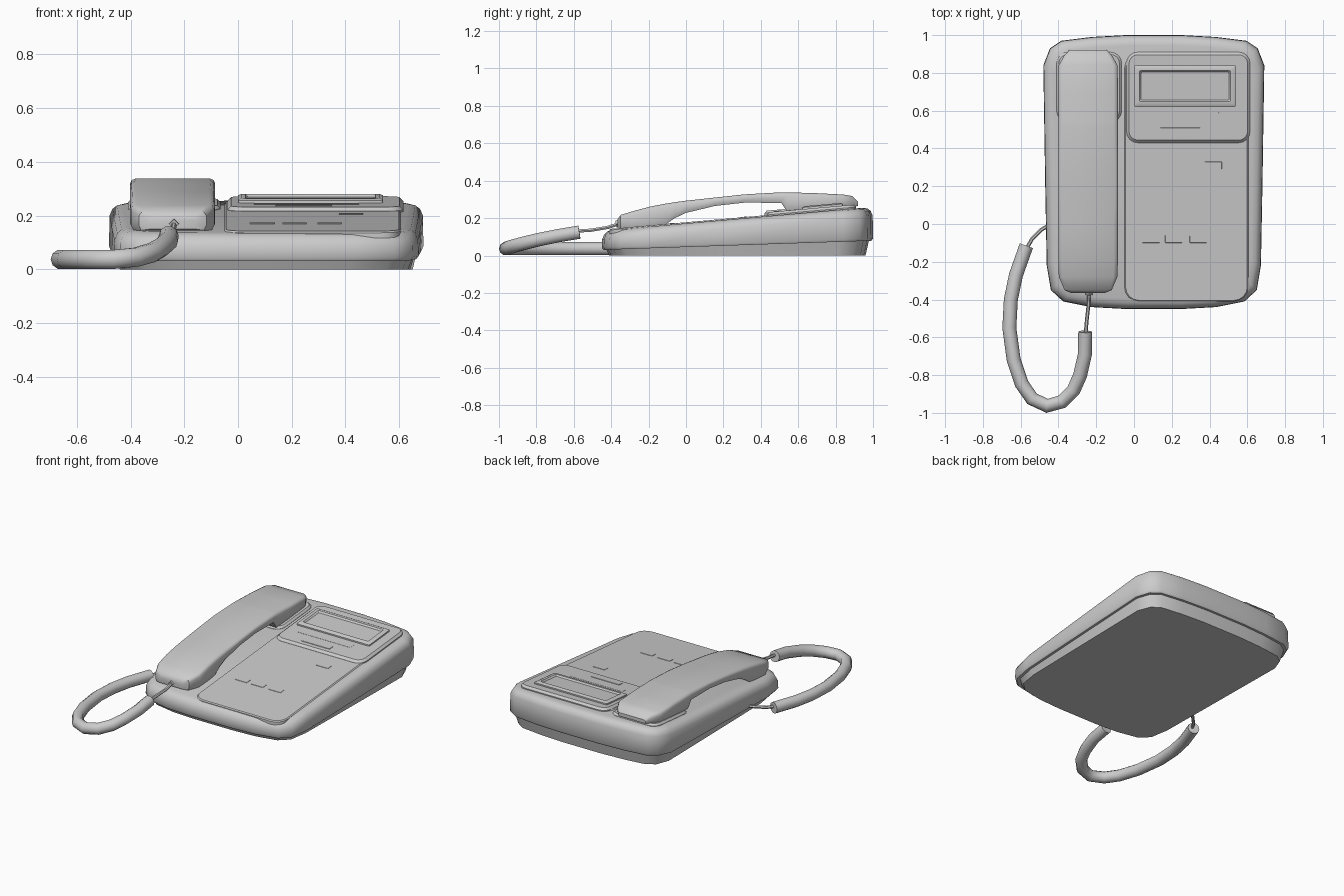
import bpy, bmesh, math
from mathutils import Vector

if "Cube" in bpy.data.objects:
    bpy.data.objects.remove(bpy.data.objects["Cube"])

grey = bpy.data.materials.new("light_grey_plastic")
grey.use_nodes = True
grey.diffuse_color = (0.6, 0.6, 0.6, 1)
grey.node_tree.nodes["Principled BSDF"].inputs["Base Color"].default_value = (0.6, 0.6, 0.6, 1)


def slope(y):
    """Height of the sloping top face."""
    return 0.135 + (y + 0.42) * 0.088


def seam(y):
    """Height of the seam between foot and shell."""
    return 0.03 + (y + 0.45) * 0.034


def loft(name, rings, angle=35):
    """Skin a stack of equal-length rings and cap both ends."""
    bm = bmesh.new()
    rows = [[bm.verts.new(p) for p in ring] for ring in rings]
    n = len(rows[0])
    for a, b in zip(rows, rows[1:]):
        for i in range(n):
            j = (i + 1) % n
            bm.faces.new((a[i], a[j], b[j], b[i]))
    bm.faces.new(rows[0][::-1])
    bm.faces.new(rows[-1])
    bmesh.ops.recalc_face_normals(bm, faces=bm.faces)
    mesh = bpy.data.meshes.new(name)
    bm.to_mesh(mesh)
    bm.free()
    return finish(name, mesh, angle)


def finish(name, data, angle=35):
    ob = bpy.data.objects.new(name, data)
    bpy.context.collection.objects.link(ob)
    data.materials.append(grey)
    if ob.type == "MESH":
        bpy.ops.object.select_all(action="DESELECT")
        ob.select_set(True)
        bpy.context.view_layer.objects.active = ob
        bpy.ops.object.shade_smooth_by_angle(angle=math.radians(angle))
    return ob


def rounded(x0, x1, y0, y1, r, steps=4):
    """Rounded rectangle, counter-clockwise."""
    pts = []
    corners = ((x1 - r, y1 - r), (x0 + r, y1 - r), (x0 + r, y0 + r), (x1 - r, y0 + r))
    for k, (cx, cy) in enumerate(corners):
        for s in range(steps + 1):
            a = math.pi / 2 * (k + s / steps)
            pts.append((cx + r * math.cos(a), cy + r * math.sin(a)))
    return pts


def plate(name, x0, x1, y0, y1, r, low, high, bevel):
    """Rounded plate lying on the sloping top."""
    levels = ((0, low), (0, high - bevel), (bevel, high))
    loft(name, [[(x, y, slope(y) + h)
                 for x, y in rounded(x0 + d, x1 - d, y0 + d, y1 - d, max(r - d, 0.002))]
                for d, h in levels])


# Body: bowed outline, half of it mirrored about its middle
MID = 0.105
half = [(0.15, -0.45), (0.33, -0.44), (0.48, -0.41), (0.545, -0.35), (0.567, -0.22),
        (0.575, 0.2), (0.585, 0.84), (0.55, 0.93), (0.49, 0.97), (0.33, 0.99), (0.15, 1.0)]
outline = [(MID + x, y) for x, y in half] + [(MID - x, y) for x, y in reversed(half)]


def body_ring(inset, height):
    sx, sy = 1 - inset / 0.585, 1 - inset / 0.725
    ring = []
    for x, y in outline:
        px, py = MID + (x - MID) * sx, 0.275 + (y - 0.275) * sy
        ring.append((px, py, height(py)))
    return ring


loft("base_foot", [body_ring(0.04, lambda y: 0),
                   body_ring(0.02, lambda y: seam(y) + 0.01)])
loft("body_shell", [body_ring(0.008, seam),
                    body_ring(0, lambda y: seam(y) + 0.012),
                    body_ring(0.002, lambda y: slope(y) - 0.045),
                    body_ring(0.013, lambda y: slope(y) - 0.02),
                    body_ring(0.03, lambda y: slope(y) - 0.006),
                    body_ring(0.055, slope)], 40)

# Control panel and raised display area
plate("control_panel", -0.05, 0.605, -0.41, 0.9, 0.075, -0.02, 0.006, 0.006)
plate("display_panel", -0.04, 0.615, 0.43, 0.91, 0.06, -0.02, 0.021, 0.014)

# Display frame with a sunken window
frame = [(0, 0.01), (0, 0.03), (0.012, 0.036), (0.028, 0.036), (0.036, 0.026)]
loft("display_frame", [[(x, y, slope(y) + h)
                        for x, y in rounded(d, 0.54 - d, 0.62 + d, 0.84 - d, 0.008, 2)]
                       for d, h in frame], 25)

# Thin keys
for i, (x, y) in enumerate(((0.09, -0.08), (0.21, -0.08), (0.34, -0.08), (0.42, 0.31))):
    plate(f"key_{i + 1}", x - 0.045, x + 0.045, y - 0.02, y + 0.02, 0.003, 0, 0.008, 0.001)
plate("long_key", 0.14, 0.35, 0.47, 0.51, 0.003, 0.01, 0.024, 0.001)
plate("label_strip", 0.06, 0.45, 0.55, 0.59, 0.003, 0.01, 0.022, 0.0005)

# Cradle under the earpiece and mouthpiece
plate("earpiece_cradle", -0.41, -0.065, 0.54, 0.91, 0.06, -0.02, 0.014, 0.012)
plate("hook_switch", -0.29, -0.19, 0.42, 0.62, 0.02, -0.02, 0.03, 0.012)

# Handset: y, top, bottom, half width
stations = [(-0.365, 0.195, 0.15, 0.09), (-0.35, 0.217, 0.145, 0.125), (-0.28, 0.238, 0.145, 0.155),
            (-0.19, 0.262, 0.152, 0.158), (-0.11, 0.277, 0.165, 0.158), (-0.06, 0.285, 0.20, 0.158),
            (0.0, 0.293, 0.228, 0.158), (0.155, 0.31, 0.265, 0.158), (0.315, 0.327, 0.283, 0.158),
            (0.51, 0.338, 0.281, 0.158), (0.54, 0.338, 0.235, 0.158), (0.70, 0.333, 0.245, 0.158),
            (0.84, 0.326, 0.255, 0.156), (0.89, 0.318, 0.26, 0.128), (0.92, 0.288, 0.265, 0.10)]
handset = []
for y, top, bottom, w in stations:
    c = min(0.018, (top - bottom) * 0.3)
    side = [(w - c * 0.5, bottom), (w, bottom + c), (w, top - c),
            (w - c * 0.35, top - c * 0.35), (w - c * 1.2, top)]
    handset.append([(-0.243 + x, y, z) for x, z in side]
                   + [(-0.243 - x, y, z) for x, z in reversed(side)])
loft("handset", handset, 40)


# Cord: round tubes along paths
def tube(name, path, radius, sides=10):
    pts = [Vector(p) for p in path]
    rings = []
    for i, p in enumerate(pts):
        t = (pts[min(i + 1, len(pts) - 1)] - pts[max(i - 1, 0)]).normalized()
        u = t.cross(Vector((0, 0, 1))).normalized()
        v = u.cross(t)
        rings.append([p + radius * (u * math.cos(a) + v * math.sin(a))
                      for a in (2 * math.pi * k / sides for k in range(sides))])
    loft(name, rings, 50)


tube("coiled_cord", [(-0.258, -0.57, 0.125), (-0.26, -0.69, 0.105), (-0.285, -0.8, 0.082),
                     (-0.32, -0.88, 0.062), (-0.38, -0.94, 0.045), (-0.46, -0.963, 0.037),
                     (-0.54, -0.925, 0.037), (-0.595, -0.845, 0.037), (-0.637, -0.72, 0.037),
                     (-0.66, -0.55, 0.037), (-0.652, -0.4, 0.037), (-0.625, -0.27, 0.037),
                     (-0.57, -0.115, 0.037)], 0.037)
tube("handset_lead", [(-0.238, -0.34, 0.175), (-0.24, -0.42, 0.15), (-0.25, -0.51, 0.135),
                      (-0.258, -0.6, 0.13)], 0.01, 6)
tube("body_lead", [(-0.575, -0.14, 0.04), (-0.54, -0.08, 0.045), (-0.49, -0.03, 0.055),
                   (-0.44, 0.0, 0.06)], 0.01, 6)
tube("lead_socket", [(-0.238, -0.35, 0.172), (-0.238, -0.375, 0.168)], 0.018, 4)
